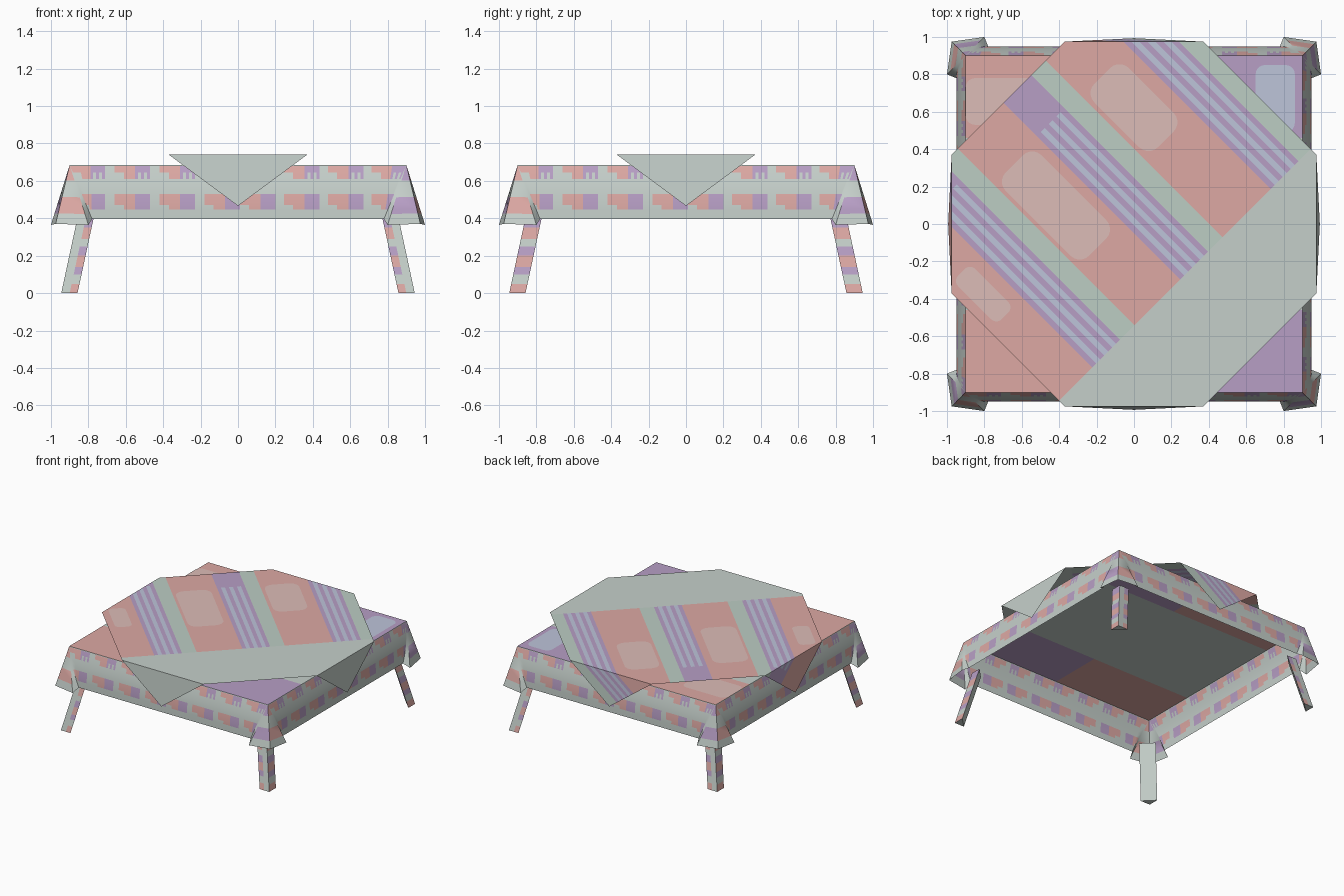
import bpy, bmesh, math
from mathutils import Vector, Matrix

cube = bpy.data.objects.get("Cube")
if cube:
    bpy.data.objects.remove(cube, do_unlink=True)

# Flat colours, given as display values and converted to linear
PALETTE = {
    "grey": (196, 206, 201), "pink": (220, 167, 162), "purple": (182, 157, 196),
    "pale_pink": (219, 187, 182), "pale_blue": (188, 195, 217), "sage": (187, 204, 194),
}
NAMES = list(PALETTE)
MATS = []
for name, rgb in PALETTE.items():
    m = bpy.data.materials.new(name)
    m.use_nodes = True
    col = tuple((c / 255) ** 2.2 for c in rgb) + (1,)
    m.diffuse_color = col
    m.node_tree.nodes["Principled BSDF"].inputs["Base Color"].default_value = col
    MATS.append(m)
idx = NAMES.index


def finish(name, bm, smooth=False):
    mesh = bpy.data.meshes.new(name)
    bm.to_mesh(mesh)
    bm.free()
    for m in MATS:
        mesh.materials.append(m)
    ob = bpy.data.objects.new(name, mesh)
    bpy.context.collection.objects.link(ob)
    if smooth:
        bpy.ops.object.select_all(action='DESELECT')
        ob.select_set(True)
        bpy.context.view_layer.objects.active = ob
        bpy.ops.object.shade_smooth_by_angle(angle=math.radians(35))
    return ob


def add_grid(bm, points, colour):
    """Faces over rows of points; colour(row, column) names the material."""
    rows = [[bm.verts.new(p) for p in row] for row in points]
    for j in range(len(rows) - 1):
        for i in range(len(rows[0]) - 1):
            f = bm.faces.new((rows[j][i], rows[j + 1][i], rows[j + 1][i + 1], rows[j][i + 1]))
            f.material_index = idx(colour(j, i))


def mid(cuts, i):
    return (cuts[i] + cuts[i + 1]) / 2


# Table top: plain middle, coloured bands along the front and back edges
TOP = 0.685
xs, ys = [-0.9, 0, 0.9], [0.9, 0.46, -0.46, -0.9]
bm = bmesh.new()
add_grid(bm, [[(x, y, TOP) for x in xs] for y in ys],
         lambda j, i: "grey" if j == 1 else ("pink", "purple")[i])
finish("table_top", bm)


# Rounded painted patches
def patch(name, a0, a1, b0, b1, z, colour, diagonal=False, r=0.05):
    bm = bmesh.new()
    verts = []
    for k, (a, b) in enumerate([(a1 - r, b1 - r), (a0 + r, b1 - r), (a0 + r, b0 + r), (a1 - r, b0 + r)]):
        for s in range(6):
            t = math.pi / 2 * (k + s / 5)
            p, q = a + r * math.cos(t), b + r * math.sin(t)
            if diagonal:
                p, q = (p + q) / math.sqrt(2), (p - q) / math.sqrt(2)
            verts.append(bm.verts.new((p, q, z)))
    f = bm.faces.new(verts)
    f.normal_update()
    if f.normal.z < 0:
        f.normal_flip()
    f.material_index = idx(colour)
    finish(name, bm)


patch("table_patch_left", 0.65, 0.86, 0.49, 0.85, TOP + 0.003, "pale_blue")
patch("table_patch_right", -0.9, -0.5, 0.53, 0.78, TOP + 0.003, "pale_pink")

# Skirt: columns are (top x, kind of paint to the right of the column)
columns = []
for start, step in ((-0.9, 0.24), (0.01, 0.235)):
    for k in range(4):
        s = start + step * k
        columns += [(s, "tail"), (s + 0.05, "block")]
        columns += [(s + 0.11 + 0.016 * i, "gap" if i % 2 else "tooth") for i in range(5)]
        if s + 0.19 < 0.9 and not (start < 0 and k == 3):
            columns.append((s + 0.19, "plain"))
columns.append((0.9, "plain"))
LEVELS = [0, 0.02, 0.14, 0.26, 0.4, 0.54, 0.74, 0.82, 1]
kinds = ["block", "plain"] + [k for _, k in columns] + ["tooth"]


def skirt_colour(j, i):
    kind = kinds[i]
    if j not in (1, 2, 5, 6) or kind == "plain":
        return "grey"
    partial = j in (2, 6)
    if kind in ("tail", "block"):
        return "grey" if kind == "tail" and partial else "pink"
    return "grey" if kind == "gap" and j == 2 else "purple"


def skirt_row(t):
    corner = [(-0.975, -0.975, 0.37), (-0.8, -1.0, 0.365)]
    start = Vector((-0.9, -0.9, TOP))
    left = [start.lerp(Vector(c), t) for c in corner]
    right = [Vector((-p.x, p.y, p.z)) for p in reversed(left)]
    bulge = 0.014 * math.sin(math.pi * t)
    middle = []
    for x, _ in columns:
        low = max(-0.78, min(0.78, x))
        middle.append(Vector((x + (low - x) * t, -0.9 - 0.05 * t - bulge, TOP + (0.396 - TOP) * t)))
    return left + middle + right


bm = bmesh.new()
for k in range(4):
    turn = Matrix.Rotation(k * math.pi / 2, 3, 'Z')
    add_grid(bm, [[turn @ p for p in skirt_row(t)] for t in LEVELS], skirt_colour)
bmesh.ops.remove_doubles(bm, verts=bm.verts, dist=0.0005)
finish("skirt", bm, smooth=True)

# Splayed three-sided legs with painted bands
SECTION = [(0, 0), (-0.045, 0), (-0.087, 0), (0, -0.087), (0, -0.045), (0, 0)]
HEIGHTS = [0, 0.05, 0.1, 0.14, 0.2, 0.25, 0.29, 0.35, 0.42]
BANDS = ["pink", "grey", "purple", "pink", "purple", "grey", "pink", "purple"]


def leg(name, sx, sy):
    bm = bmesh.new()
    rings = []
    for h in HEIGHTS:
        out = 0.945 - 0.215 * h
        rings.append([(sx * (out + a), sy * (out + b), h) for a, b in SECTION])
    add_grid(bm, rings, lambda j, i: BANDS[j] if i in (1, 3, 4) else "grey")
    bmesh.ops.remove_doubles(bm, verts=bm.verts, dist=0.0005)
    bmesh.ops.holes_fill(bm, edges=[e for e in bm.edges if e.is_boundary])
    bmesh.ops.recalc_face_normals(bm, faces=bm.faces)
    finish(name, bm)


for sx, side in ((1, "left"), (-1, "right")):
    for sy, end in ((-1, "front"), (1, "back")):
        leg(f"{end}_{side}_leg", sx, sy)

# Striped cloth laid diagonally, its four corners folded over the table edges
HALF, FOLD, CLOTH = 0.951, 0.975, 0.74
STRIPES = (-0.7, -0.035, 0.65)
p_cuts = [-HALF, HALF]
for s in STRIPES:
    p_cuts += [s + 0.03 * i for i in range(8)]
    if s < 0.5:
        p_cuts.append(s + 0.32)
p_cuts.sort()
q_cuts = [-HALF, -0.82, -0.7, 0.385, HALF]


def cloth_colour(j, i):
    p, q = mid(p_cuts, i), mid(q_cuts, j)
    if q > 0.385:
        return "grey"
    for s, solid in zip(STRIPES, (-0.82, -0.7, -1)):
        if s < p < s + 0.21:
            return "purple" if q < solid or int((p - s) / 0.03) % 2 == 0 else "pale_blue"
        if s + 0.21 < p < s + 0.32:
            return "sage"
    return "pink"


bm = bmesh.new()
add_grid(bm, [[((p + q) / math.sqrt(2), (p - q) / math.sqrt(2), CLOTH) for p in p_cuts]
              for q in q_cuts], cloth_colour)
for n in ((1, 0, 0), (-1, 0, 0), (0, 1, 0), (0, -1, 0)):
    bmesh.ops.bisect_plane(bm, geom=bm.verts[:] + bm.edges[:] + bm.faces[:],
                           plane_co=Vector(n) * FOLD, plane_no=n)
for v in bm.verts:
    for axis in (0, 1):
        extra = abs(v.co[axis]) - FOLD
        if extra > 0:
            v.co[axis] = math.copysign(FOLD + extra * 0.05, v.co[axis])
            v.co.z = CLOTH - extra * 0.74
finish("cloth", bm)

patch("cloth_patch_middle", -0.36, -0.09, -0.68, -0.05, CLOTH + 0.003, "pale_pink", True, 0.07)
patch("cloth_patch_back", 0.31, 0.57, -0.68, -0.2, CLOTH + 0.003, "pale_pink", True, 0.07)
patch("cloth_patch_side", -0.9, -0.77, -0.47, -0.14, CLOTH + 0.003, "pale_pink", True, 0.04)
